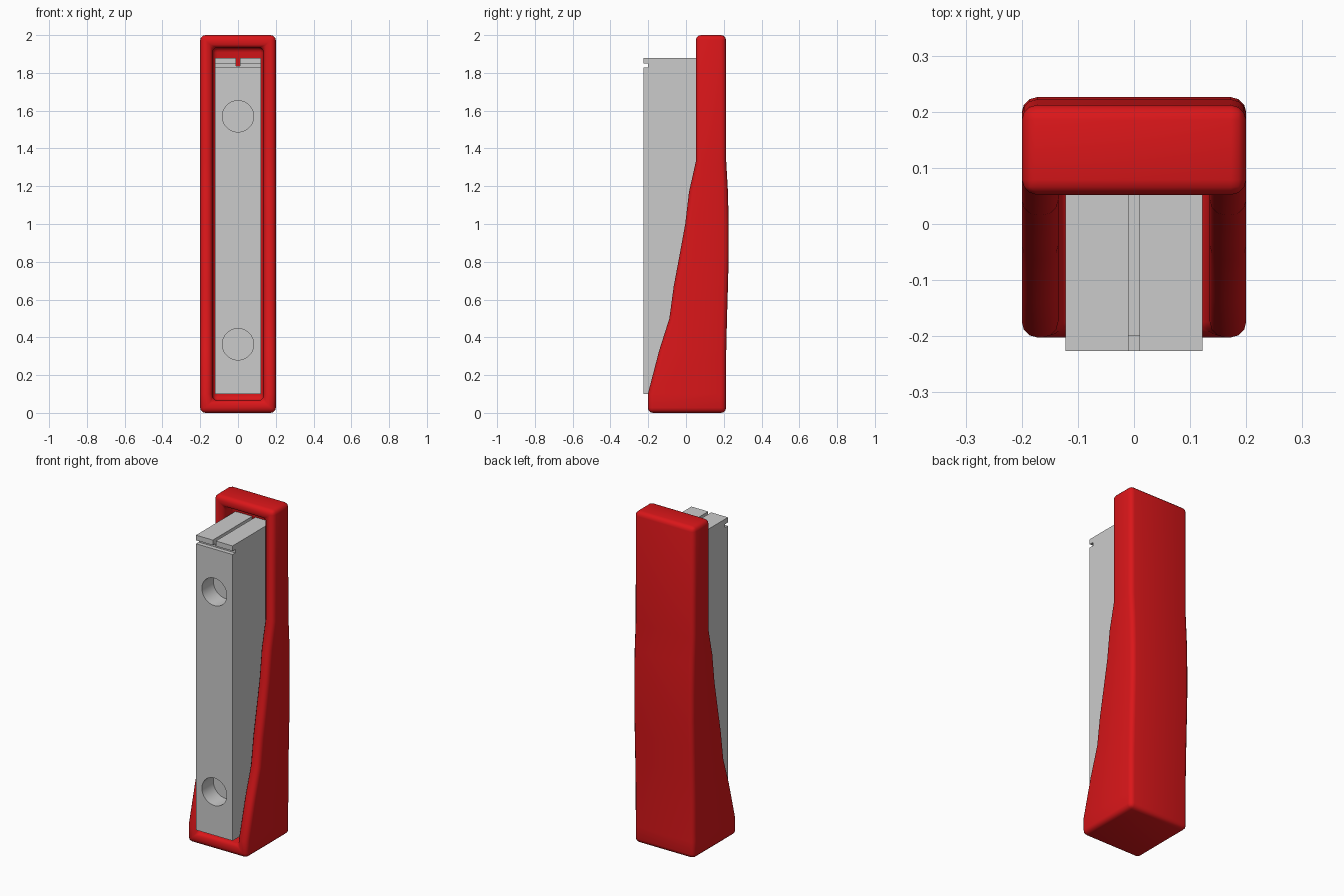
import bpy, bmesh
from mathutils import Vector

if "Cube" in bpy.data.objects:
    bpy.data.objects.remove(bpy.data.objects["Cube"])


def box(name, lo, hi):
    lo, hi = Vector(lo), Vector(hi)
    bpy.ops.mesh.primitive_cube_add(size=1, location=(lo + hi) / 2)
    ob = bpy.context.object
    ob.name = name
    ob.scale = hi - lo
    bpy.ops.object.transform_apply(location=True, scale=True)
    return ob


def cut(target, cutter):
    cutter.hide_render = True
    mod = target.modifiers.new("cut", 'BOOLEAN')
    mod.operation = 'DIFFERENCE'
    mod.solver = 'EXACT'
    mod.object = cutter
    bpy.context.view_layer.objects.active = target
    bpy.ops.object.modifier_apply(modifier=mod.name)
    bpy.data.objects.remove(cutter)


# Red shell: side profile as stations (z, front y, back y)
stations = [(0, -0.202, 0.212), (0.1, -0.202, 0.212), (0.33, -0.142, 0.213),
            (0.5, -0.088, 0.217), (0.67, -0.065, 0.222), (0.83, -0.035, 0.226),
            (1.0, -0.004, 0.226), (1.17, 0.016, 0.222), (1.33, 0.052, 0.213),
            (2.0, 0.052, 0.212)]
W = 0.2
bm = bmesh.new()
rings = [[bm.verts.new(p) for p in ((-W, f, z), (W, f, z), (W, b, z), (-W, b, z))]
         for z, f, b in stations]
front = []
for lower, upper in zip(rings, rings[1:]):
    for i in range(4):
        j = (i + 1) % 4
        face = bm.faces.new((lower[i], lower[j], upper[j], upper[i]))
        if i == 0:
            front.append(face)
bm.faces.new(rings[0][::-1])
bm.faces.new(rings[-1])
bm.normal_update()

# Rim and hollow inside of the shell
bmesh.ops.inset_region(bm, faces=front, thickness=0.065, use_even_offset=True)
ext = bmesh.ops.extrude_face_region(bm, geom=front)
for v in ext["geom"]:
    if isinstance(v, bmesh.types.BMVert):
        v.co.y = 0.15
bmesh.ops.delete(bm, geom=[f for f in front if f.is_valid], context='FACES')
bmesh.ops.recalc_face_normals(bm, faces=bm.faces)
mesh = bpy.data.meshes.new("shell")
bm.to_mesh(mesh)
bm.free()
shell = bpy.data.objects.new("shell", mesh)
bpy.context.collection.objects.link(shell)
red = bpy.data.materials.new("red")
red.diffuse_color = (0.7, 0.008, 0.01, 1)
red.use_nodes = True
red.node_tree.nodes["Principled BSDF"].inputs["Base Color"].default_value = red.diffuse_color
mesh.materials.append(red)

# Rounded edges
bevel = shell.modifiers.new("round", 'BEVEL')
bevel.width = 0.027
bevel.segments = 3
bevel.limit_method = 'ANGLE'
bevel.angle_limit = 0.7
bpy.ops.object.select_all(action='DESELECT')
shell.select_set(True)
bpy.context.view_layer.objects.active = shell
bpy.ops.object.modifier_apply(modifier=bevel.name)
bpy.ops.object.shade_smooth_by_angle(angle=0.7)

# Grey bar
bar = box("bar", (-0.122, -0.226, 0.1), (0.122, 0.16, 1.88))

# Blind holes in the bar
for z in (0.363, 1.57):
    bpy.ops.mesh.primitive_cylinder_add(vertices=48, radius=0.083, depth=0.22,
                                        location=(0, -0.226, z),
                                        rotation=(1.5707963, 0, 0))
    cut(bar, bpy.context.object)

# Crossing slots at the top of the bar
cut(bar, box("cross_slot", (-0.2, -0.3, 1.828), (0.2, -0.2, 1.849)))
cut(bar, box("top_slot", (-0.01, -0.4, 1.836), (0.01, 0.4, 1.95)))
bpy.ops.object.select_all(action='DESELECT')
bar.select_set(True)
bpy.context.view_layer.objects.active = bar
bpy.ops.object.shade_smooth_by_angle(angle=0.5)
